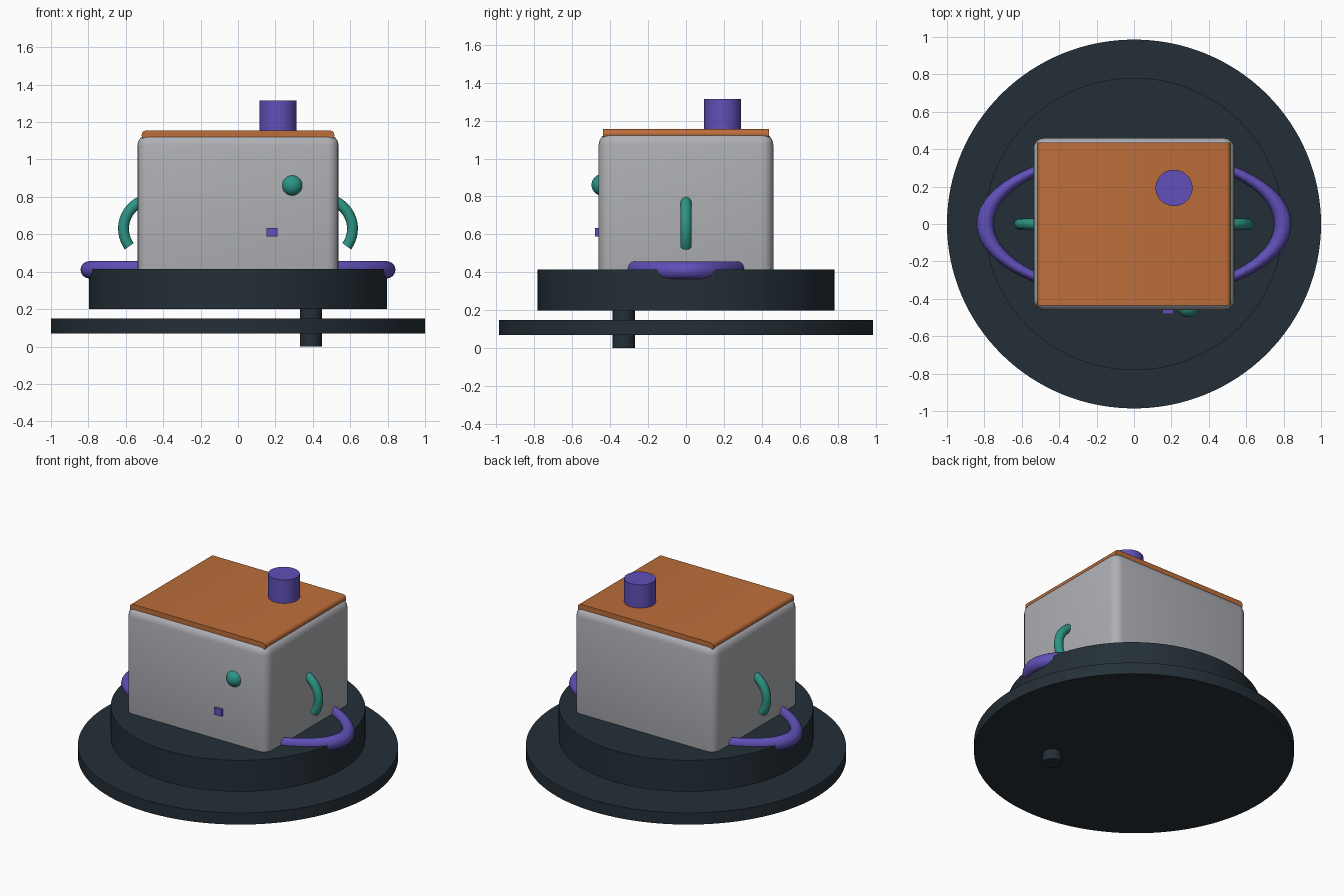
import bpy, bmesh, math
from mathutils import Vector

if "Cube" in bpy.data.objects:
    bpy.data.objects.remove(bpy.data.objects["Cube"], do_unlink=True)


def material(name, rgb):
    m = bpy.data.materials.new(name)
    m.use_nodes = True
    m.diffuse_color = (*rgb, 1)
    m.node_tree.nodes["Principled BSDF"].inputs["Base Color"].default_value = (*rgb, 1)
    return m


DARK = material("dark slate", (0.0176, 0.0284, 0.038))
GREY = material("light grey", (0.43, 0.435, 0.465))
ORANGE = material("burnt orange", (0.51, 0.156, 0.042))
PURPLE = material("purple", (0.117, 0.08, 0.48))
GREEN = material("teal green", (0.025, 0.30, 0.235))


def finish(name, mat, angle=35):
    ob = bpy.context.object
    ob.name = ob.data.name = name
    ob.data.materials.clear()
    ob.data.materials.append(mat)
    bpy.ops.object.shade_smooth_by_angle(angle=math.radians(angle))
    return ob


def cylinder(name, mat, x, y, z0, z1, r, squash=1, sides=96):
    bpy.ops.mesh.primitive_cylinder_add(vertices=sides, radius=r, depth=z1 - z0,
                                        location=(x, y, (z0 + z1) / 2))
    bpy.context.object.scale.y = squash
    return finish(name, mat)


def box(name, mat, lo, hi, bevel=0, segments=3, only_y=False):
    lo, hi = Vector(lo), Vector(hi)
    bpy.ops.mesh.primitive_cube_add(size=1, location=(lo + hi) / 2)
    me = bpy.context.object.data
    bm = bmesh.new()
    bm.from_mesh(me)
    bmesh.ops.scale(bm, vec=hi - lo, verts=bm.verts)
    if bevel:
        edges = [e for e in bm.edges if not only_y
                 or abs(e.verts[0].co.y - e.verts[1].co.y) > 0.1]
        bmesh.ops.bevel(bm, geom=edges, offset=bevel, segments=segments,
                        profile=0.5, affect='EDGES')
    bm.to_mesh(me)
    bm.free()
    return finish(name, mat)


def arc_tube(name, mat, centre, side, radius, tube, a0, a1, steps=20, sides=16):
    # round tube swept along an arc in the xz plane, mirrored by side
    bpy.ops.mesh.primitive_circle_add(vertices=sides, radius=tube, fill_type='NGON')
    me = bpy.context.object.data
    bm = bmesh.new()
    rings = []
    for i in range(steps + 1):
        a = math.radians(a0 + (a1 - a0) * i / steps)
        ring = []
        for j in range(sides):
            t = math.tau * j / sides
            d = radius + tube * math.cos(t)
            ring.append(bm.verts.new((side * (centre[0] + d * math.cos(a)),
                                      tube * math.sin(t), centre[1] + d * math.sin(a))))
        rings.append(ring)
    for p, q in zip(rings, rings[1:]):
        for j in range(sides):
            k = (j + 1) % sides
            bm.faces.new((p[j], p[k], q[k], q[j]))
    for end in (rings[0], rings[-1]):
        bm.faces.new(end)
    bmesh.ops.recalc_face_normals(bm, faces=bm.faces)
    bm.to_mesh(me)
    bm.free()
    return finish(name, mat)


# Base discs and the peg joining them
cylinder("bottom_plate", DARK, 0, 0, 0.07, 0.15, 1.0, 0.986, 128)
cylinder("upper_disc", DARK, 0, 0, 0.20, 0.415, 0.796, 0.982, 128)
cylinder("peg", DARK, 0.39, -0.328, 0, 0.25, 0.059, sides=32)

# Body, lid and chimney
box("body", GREY, (-0.538, -0.46, 0.35), (0.538, 0.46, 1.135), 0.06, 4)
box("lid", ORANGE, (-0.515, -0.437, 1.105), (0.515, 0.437, 1.155), 0.022, 3, True)
cylinder("chimney", PURPLE, 0.214, 0.193, 1.12, 1.315, 0.099, 0.98, 48)

# Front knob and small button
bpy.ops.mesh.primitive_uv_sphere_add(segments=32, ring_count=16, radius=0.057,
                                     location=(0.29, -0.441, 0.861))
finish("front_knob", GREEN, 60)
box("front_button", PURPLE, (0.153, -0.48, 0.588), (0.21, -0.43, 0.634))

# Curved side handles
for side, label in ((1, "left"), (-1, "right")):
    arc_tube(label + "_handle", GREEN, (0.452, 0.63), side, 0.16, 0.029, -36, 100)

# Oval ring looping out from both sides of the body
bpy.ops.mesh.primitive_torus_add(major_segments=64, minor_segments=16, major_radius=0.796,
                                 minor_radius=0.046, location=(0, 0, 0.41))
bpy.context.object.scale.y = 0.475
finish("side_loop_ring", PURPLE, 60)
